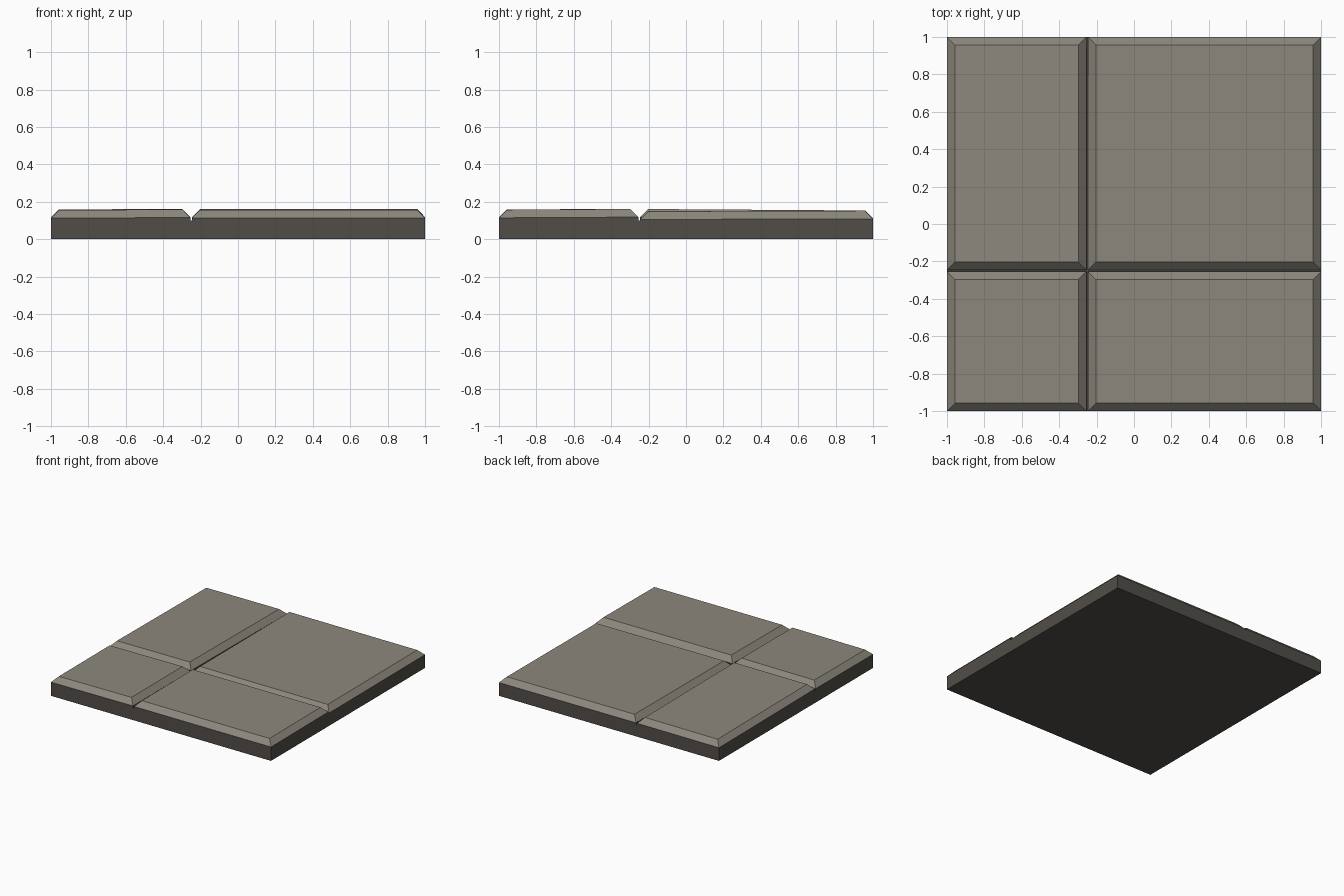
import bpy, bmesh

if "Cube" in bpy.data.objects:
    bpy.data.objects.remove(bpy.data.objects["Cube"])

def material(name, rgb):
    m = bpy.data.materials.new(name)
    m.diffuse_color = (*rgb, 1)
    m.use_nodes = True
    m.node_tree.nodes["Principled BSDF"].inputs["Base Color"].default_value = m.diffuse_color
    return m

stone = material("warm grey stone", (0.265, 0.245, 0.205))
mortar = material("dark grey mortar", (0.083, 0.075, 0.064))

BASE_Z, BEVEL, RISE, GAP, SEAM = 0.10, 0.042, 0.043, 0.005, -0.25

# base slab
bpy.ops.mesh.primitive_cube_add(size=2, location=(0, 0, BASE_Z / 2))
base = bpy.context.object
base.name = "base_slab"
base.scale = (1, 1, BASE_Z / 2)
base.data.materials.append(mortar)


# chamfered paving tile; z is its centre top height, tx and ty its slight tilt
def tile(name, x0, x1, y0, y1, z, tx, ty):
    cx, cy = (x0 + x1) / 2, (y0 + y1) / 2
    hx, hy = (x1 - x0) / 2, (y1 - y0) / 2
    bm = bmesh.new()

    def ring(inset, drop, flat=False):
        out = []
        for sx, sy in ((-1, -1), (1, -1), (1, 1), (-1, 1)):
            h = BASE_Z if flat else z - drop + tx * sx + ty * sy
            out.append(bm.verts.new((cx + sx * (hx - inset), cy + sy * (hy - inset), h)))
        return out

    rings = [ring(0, 0, True), ring(0, RISE), ring(BEVEL, 0)]
    for level in range(2):
        lo, hi = rings[level], rings[level + 1]
        for i in range(4):
            j = (i + 1) % 4
            f = bm.faces.new((lo[i], lo[j], hi[j], hi[i]))
            f.material_index = 1 if level == 0 else 0   # dark vertical sides
    bm.faces.new(rings[2])
    bm.faces.new(rings[0][::-1]).material_index = 1
    mesh = bpy.data.meshes.new(name)
    bm.to_mesh(mesh)
    bm.free()
    mesh.materials.append(stone)
    mesh.materials.append(mortar)
    bpy.context.collection.objects.link(bpy.data.objects.new(name, mesh))


# four unequal tiles around the off-centre seams
L, R = SEAM - GAP, SEAM + GAP
tile("tile_front_left", -1, L, -1, L, 0.158, 0.002, 0.001)
tile("tile_front_right", R, 1, -1, L, 0.159, 0.000, 0.002)
tile("tile_back_left", -1, L, R, 1, 0.156, 0.001, -0.004)
tile("tile_back_right", R, 1, R, 1, 0.151, -0.001, 0.002)
